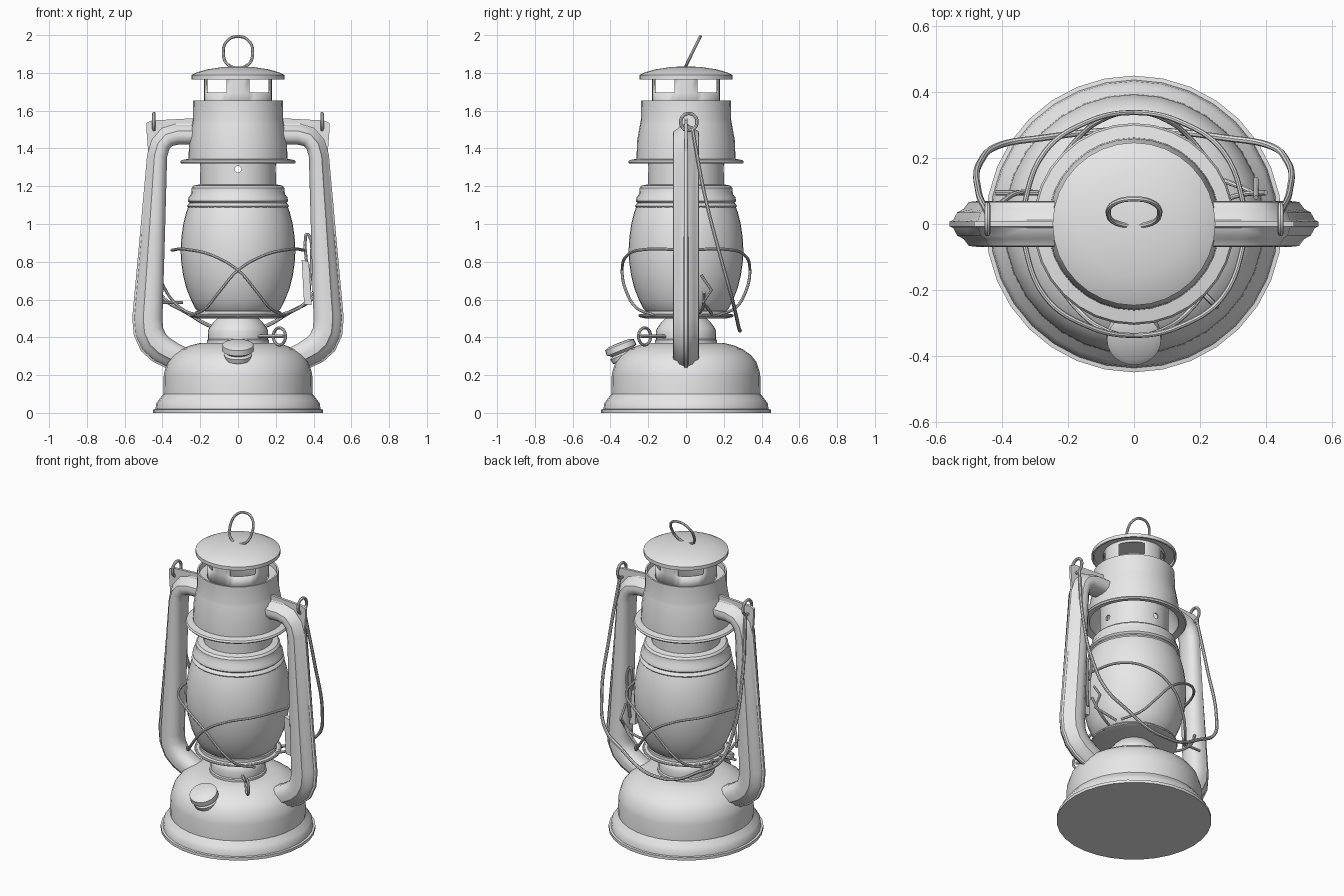
import bpy, bmesh, math
from mathutils import Vector, Matrix

if "Cube" in bpy.data.objects:
    bpy.data.objects.remove(bpy.data.objects["Cube"], do_unlink=True)

GREY = (0.8, 0.8, 0.8, 1.0)
metal = bpy.data.materials.new("plain grey")
metal.use_nodes = True
metal.diffuse_color = GREY
for node in metal.node_tree.nodes:
    if node.type == "BSDF_PRINCIPLED":
        node.inputs["Base Color"].default_value = GREY

meshes, wires = [], []
SIDES = (("left", 1), ("right", -1))


def finish(name, bm):
    """Turn a bmesh into a named object."""
    bmesh.ops.remove_doubles(bm, verts=bm.verts, dist=1e-5)
    bmesh.ops.recalc_face_normals(bm, faces=bm.faces)
    me = bpy.data.meshes.new(name)
    bm.to_mesh(me)
    bm.free()
    me.materials.append(metal)
    ob = bpy.data.objects.new(name, me)
    bpy.context.collection.objects.link(ob)
    meshes.append(ob)
    return ob


def lathe_bmesh(profile, steps=32, ring=False):
    """Spin (radius, height) points about z; ring closes the profile."""
    bm = bmesh.new()
    verts = [bm.verts.new((r, 0, z)) for r, z in profile]
    pairs = list(zip(verts, verts[1:]))
    if ring:
        pairs.append((verts[-1], verts[0]))
    edges = [bm.edges.new(p) for p in pairs]
    bmesh.ops.spin(bm, geom=verts + edges, axis=(0, 0, 1), cent=(0, 0, 0),
                   angle=math.tau, steps=steps, use_merge=True)
    return bm


def lathe(name, profile, steps=32, ring=False):
    return finish(name, lathe_bmesh(profile, steps, ring))


def wire(name, points, radius=0.008, cyclic=False, straight=False):
    """Round wire through the given points."""
    cu = bpy.data.curves.new(name, "CURVE")
    cu.dimensions = "3D"
    cu.bevel_depth = radius
    cu.bevel_resolution = 2
    cu.resolution_u = 8
    cu.use_fill_caps = True
    sp = cu.splines.new("BEZIER")
    sp.bezier_points.add(len(points) - 1)
    for bp, p in zip(sp.bezier_points, points):
        bp.co = p
        bp.handle_left_type = bp.handle_right_type = "VECTOR" if straight else "AUTO"
    sp.use_cyclic_u = cyclic
    cu.materials.append(metal)
    ob = bpy.data.objects.new(name, cu)
    bpy.context.collection.objects.link(ob)
    wires.append(ob)
    return ob


def plate(name, outline, y, thick):
    """Flat plate from an (x, z) outline."""
    bm = bmesh.new()
    face = bm.faces.new([bm.verts.new((x, y - thick / 2, z)) for x, z in outline])
    new = bmesh.ops.extrude_face_region(bm, geom=[face])["geom"]
    bmesh.ops.translate(bm, vec=(0, thick, 0),
                        verts=[v for v in new if isinstance(v, bmesh.types.BMVert)])
    return finish(name, bm)


# Fuel tank, burner and glass
lathe("fuel_tank", [(0, 0), (.45, 0), (.45, .018), (.437, .02), (.433, .05), (.42, .068),
                    (.395, .1), (.393, .2), (.388, .225), (.373, .27), (.345, .305),
                    (.3, .337), (.25, .358), (.2, .37), (0, .375)])
lathe("burner", [(.165, .36), (.165, .385), (.158, .39), (.16, .43), (.152, .45),
                 (.13, .48), (.105, .505), (0, .505)])
lathe("gallery_plate", [(0, .5), (.215, .5), (.25, .508), (.25, .518), (.225, .522),
                        (.225, .54), (0, .54)])
lathe("glass_globe", [(.2, .53), (.225, .55), (.25, .6), (.274, .66), (.291, .73),
                      (.301, .8), (.304, .86), (.3, .93), (.29, 1), (.275, 1.06),
                      (.26, 1.1)], 40)
lathe("globe_collar", [(.2, 1.085), (.262, 1.085), (.27, 1.095), (.262, 1.108), (.255, 1.112),
                       (.265, 1.122), (.262, 1.14), (.248, 1.16), (.246, 1.19), (.235, 1.203),
                       (.2, 1.21)])

# Chimney tube with air holes
tube = lathe("chimney_tube", [(.2, 1.19), (.2, 1.5), (.19, 1.5), (.19, 1.19)], ring=True)
for i, turn in enumerate((0, math.pi / 2)):
    bm = bmesh.new()
    bmesh.ops.create_cone(bm, cap_ends=True, segments=12, radius1=.018, radius2=.018, depth=.6,
                          matrix=Matrix.Translation((0, 0, 1.29))
                          @ Matrix.Rotation(turn, 4, "Z") @ Matrix.Rotation(math.pi / 2, 4, "X"))
    cutter = finish(f"air_hole_cutter_{i}", bm)
    cutter.hide_render = True
    cutter.hide_set(True)
    meshes.remove(cutter)
    mod = tube.modifiers.new("air_hole", "BOOLEAN")
    mod.operation = "DIFFERENCE"
    mod.object = cutter

# Hood, vented crown and cap
lathe("hood", [(.18, 1.62), (.225, 1.625), (.227, 1.655), (.237, 1.655), (.239, 1.55),
               (.243, 1.53), (.259, 1.44), (.262, 1.345), (.3, 1.338), (.306, 1.328),
               (.3, 1.32), (.26, 1.33), (.24, 1.4), (.2, 1.45)], ring=True)
bm = lathe_bmesh([(.18, 1.6), (.18, 1.695), (.18, 1.77), (.18, 1.795)], 36)
bm.normal_update()
vents = []
for f in bm.faces:
    c = f.calc_center_median()
    if 1.7 < c.z < 1.76 and 20 < math.degrees(math.atan2(c.y, c.x)) % 90 < 70:
        vents.append(f)
bmesh.ops.delete(bm, geom=vents, context="FACES")
crown = finish("vented_crown", bm)
crown.modifiers.new("wall", "SOLIDIFY").thickness = .008
lathe("cap", [(0, 1.835), (.08, 1.831), (.16, 1.819), (.22, 1.802), (.247, 1.788),
              (.247, 1.766), (.237, 1.766), (.234, 1.783), (0, 1.795)])
wire("cap_ring", [(-.045, 0, 1.838), (.045, 0, 1.838), (.078, .035, 1.91), (.05, .068, 1.976),
                  (0, .076, 1.992), (-.05, .068, 1.976), (-.078, .035, 1.91)], cyclic=True)

# Side air tubes: path as (x, z, half width), section as fractions (outward, depth)
PATH = [(.22, 1.475, .055), (.32, 1.475, .055), (.375, 1.46, .054), (.41, 1.42, .052),
        (.427, 1.36, .052), (.452, .93, .065), (.478, .5, .078), (.472, .43, .078),
        (.447, .375, .078), (.405, .335, .075), (.34, .3, .07), (.27, .265, .07)]
HALF = [(-1, .3), (-.85, .7), (-.5, .95), (-.1, 1), (.3, .95), (.5, .65), (.75, .5),
        (.9, .18), (1.05, .1)]
SECTION = HALF + [(u, -v) for u, v in reversed(HALF)]
for side, s in SIDES:
    bm = bmesh.new()
    loops = []
    for i, (x, z, w) in enumerate(PATH):
        a, b = PATH[max(i - 1, 0)], PATH[min(i + 1, len(PATH) - 1)]
        t = Vector((b[0] - a[0], b[1] - a[1])).normalized()
        loops.append([bm.verts.new((s * (x - t.y * u * w), v * .07, z + t.x * u * w))
                      for u, v in SECTION])
    n = len(SECTION)
    for p, q in zip(loops, loops[1:]):
        for k in range(n):
            bm.faces.new((p[k], p[(k + 1) % n], q[(k + 1) % n], q[k]))
    bm.faces.new(loops[0])
    bm.faces.new(loops[-1])
    finish(f"{side}_air_tube", bm)
    # Ear plate and the ring that holds the carrying handle
    plate(f"{side}_ear", [(s * x, z) for x, z in (
        (.23, 1.56), (.455, 1.548), (.485, 1.535), (.485, 1.505), (.474, 1.36),
        (.42, 1.38), (.38, 1.45), (.23, 1.46))], 0, .016)
    wire(f"{side}_handle_eye", [(s * .445, .015 + .043 * math.cos(k * math.pi / 4),
                                1.54 + .045 * math.sin(k * math.pi / 4)) for k in range(8)],
         .009, cyclic=True)

# Carrying handle hanging at the back
drop = [(.445, .035, 1.5), (.472, .1, 1.15), (.465, .19, .8), (.405, .24, .62),
        (.27, .262, .53), (.12, .28, .45)]
wire("carrying_handle", drop + [(0, .286, .435)] + [(-x, y, z) for x, y, z in reversed(drop)], .01)

# Crossed guard wires on the front and back of the globe
GUARD = [(-.35, 0, .862), (-.27, .22, .865), (-.14, .31, .835), (0, .338, .755),
         (.1, .315, .64), (.17, .26, .555), (.24, .17, .518)]
for face, d in (("front", -1), ("back", 1)):
    for side, s in SIDES:
        wire(f"{face}_{side}_guard", [(s * x, d * y, z) for x, y, z in GUARD])
wire("gallery_ring", [(.245 * math.cos(k * math.pi / 6), .245 * math.sin(k * math.pi / 6), .515)
                      for k in range(12)], cyclic=True)

# Lifting lever on the left, and wire brackets on both sides
plate("lever_plate", [(.337, .81), (.375, .8), (.39, .57), (.35, .575)], .0, .03)
wire("lever_loop", [(.375, .03, .62), (.388, .04, .8), (.38, .04, .93), (.365, .04, .945),
                    (.357, .04, .92), (.362, .03, .8)])
wire("lever_spring", [(.37, .08, .73), (.37, .135, .65), (.37, .09, .585), (.33, .11, .56),
                      (.25, .14, .52)], straight=True)
wire("left_bracket", [(.4, .095, .64), (.33, .09, .56), (.23, .06, .52)])
wire("right_bracket", [(-.41, .06, .7), (-.35, .095, .6), (-.28, .09, .54), (-.22, .06, .52)])
wire("right_cross_wire", [(-.42, .095, .585), (-.29, .095, .585)])

# Filler cap, tilted forward on the tank
filler = lathe("filler_cap", [(0, .012), (.06, .01), (.082, 0), (.084, -.03), (.07, -.036),
                              (.062, -.045), (.074, -.055), (.07, -.08), (.058, -.085),
                              (.058, -.15), (0, -.15)], 24)
filler.location = (0, -.352, .36)
filler.rotation_euler = (math.radians(22), 0, 0)

# Wick knob: rod and loop pointing out to the front left
out = Vector((1, -1, 0)).normalized()
wire("wick_rod", [out * .14 + Vector((0, 0, .405)), out * .34 + Vector((0, 0, .405))], .009)
wire("wick_loop", [out * (.31 + .045 * math.cos(k * math.pi / 4))
                   + Vector((0, 0, .405 + .045 * math.sin(k * math.pi / 4))) for k in range(8)],
     cyclic=True)

# Convert wires to meshes, then shade everything smooth with sharp creases
bpy.ops.object.select_all(action="DESELECT")
for ob in wires:
    ob.select_set(True)
bpy.context.view_layer.objects.active = wires[0]
bpy.ops.object.convert(target="MESH")
for ob in meshes:
    ob.select_set(True)
bpy.ops.object.shade_smooth_by_angle(angle=math.radians(35))
